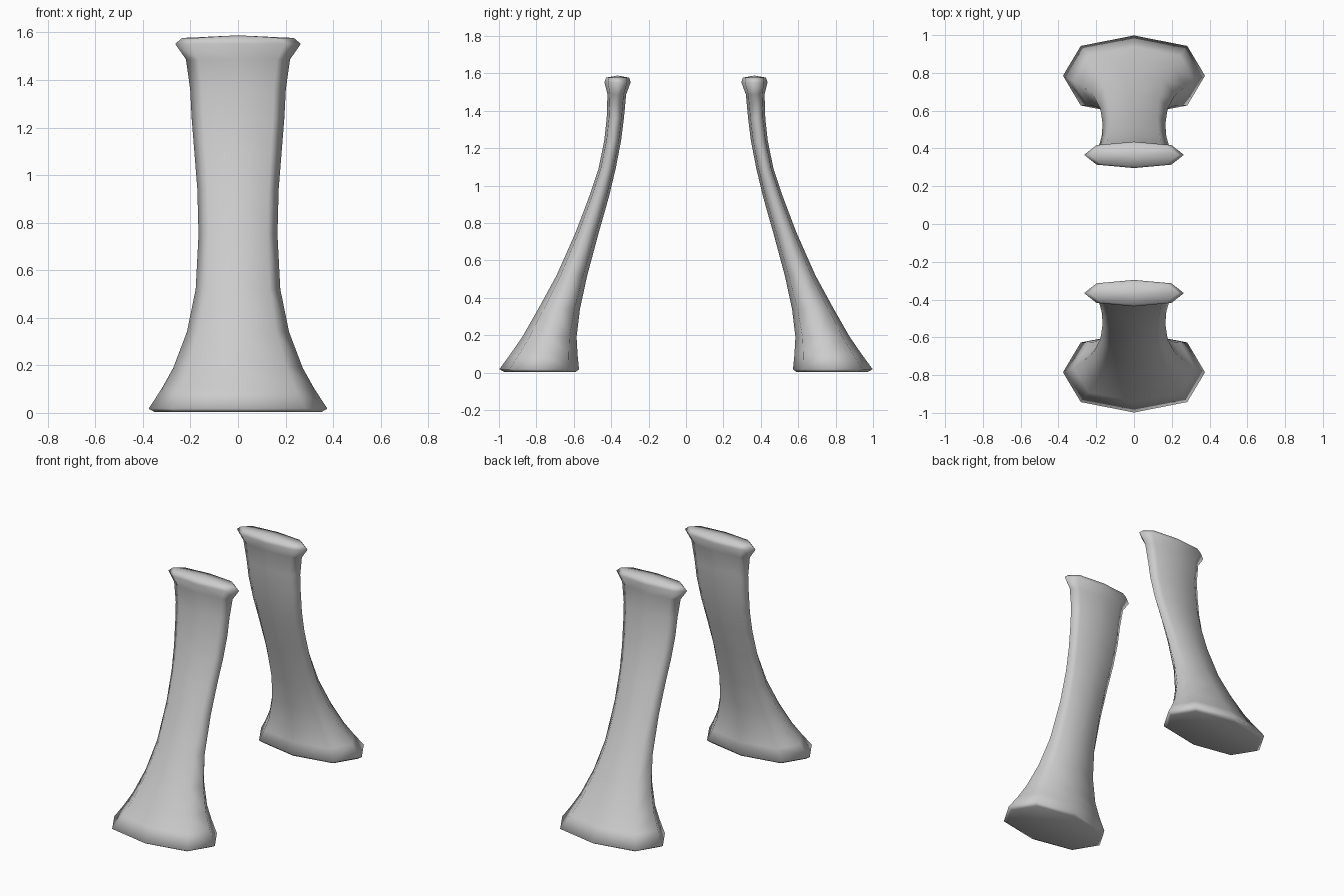
import bpy, bmesh

# Leg sections from foot to head: z, half width, inner y, outer y
SECTIONS = [
    (0.003, 0.350, 0.590, 0.970),
    (0.018, 0.376, 0.572, 0.998),
    (0.100, 0.322, 0.580, 0.938),
    (0.190, 0.272, 0.585, 0.876),
    (0.340, 0.215, 0.567, 0.790),
    (0.520, 0.178, 0.528, 0.692),
    (0.750, 0.166, 0.466, 0.590),
    (0.940, 0.171, 0.412, 0.518),
    (1.090, 0.183, 0.376, 0.468),
    (1.240, 0.195, 0.347, 0.437),
    (1.360, 0.201, 0.332, 0.424),
    (1.487, 0.219, 0.320, 0.420),
    (1.552, 0.264, 0.296, 0.436),
    (1.577, 0.235, 0.304, 0.428),
]
# Flattened octagon cross-section
OCTAGON = [(1, 0), (.75, .74), (0, 1), (-.75, .74), (-1, 0), (-.75, -.74), (0, -1), (.75, -.74)]


def make_leg(name, side):
    bm = bmesh.new()
    rings = []
    for z, w, y0, y1 in SECTIONS:
        c, d = (y0 + y1) / 2, (y1 - y0) / 2
        rings.append([bm.verts.new((x * w, side * (c + y * d), z)) for x, y in OCTAGON])
    for a, b in zip(rings, rings[1:]):
        for i in range(8):
            j = (i + 1) % 8
            bm.faces.new((a[i], a[j], b[j], b[i]))
    # Flat sole and slightly domed head
    bm.faces.new(rings[0])
    tip = bm.verts.new((0, side * 0.366, 1.588))
    for i in range(8):
        bm.faces.new((rings[-1][i], rings[-1][(i + 1) % 8], tip))
    bmesh.ops.recalc_face_normals(bm, faces=bm.faces)
    mesh = bpy.data.meshes.new(name)
    bm.to_mesh(mesh)
    bm.free()
    mesh.shade_smooth()
    obj = bpy.data.objects.new(name, mesh)
    bpy.context.collection.objects.link(obj)


make_leg("front_leg", -1)
make_leg("back_leg", 1)
